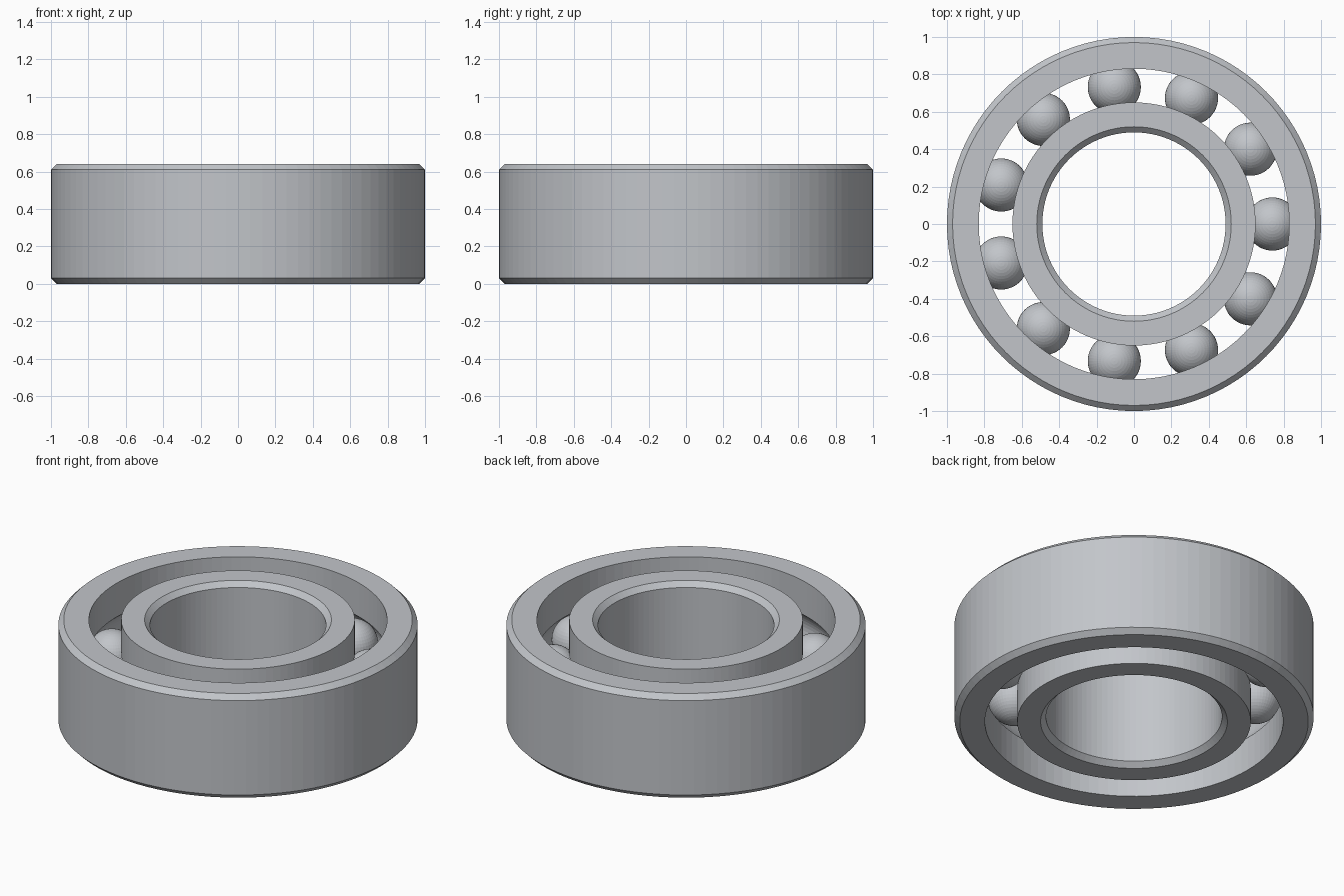
import bpy
import bmesh
from math import cos, sin, tau, pi, asin
from mathutils import Matrix

cube = bpy.data.objects.get("Cube")
if cube:
    bpy.data.objects.remove(cube, do_unlink=True)

HEIGHT = 0.64
MID = HEIGHT / 2
CHAMFER = 0.03
PITCH = 0.74        # radius of the ball circle
BALL = 0.142
GROOVE = 0.144
BALLS = 11
SEGMENTS = 96

steel = bpy.data.materials.new("brushed steel")
steel.use_nodes = True
colour = (0.54, 0.56, 0.59, 1)
steel.diffuse_color = colour
steel.node_tree.nodes["Principled BSDF"].inputs["Base Color"].default_value = colour


def finish(bm, name):
    bmesh.ops.recalc_face_normals(bm, faces=bm.faces)
    mesh = bpy.data.meshes.new(name)
    bm.to_mesh(mesh)
    bm.free()
    mesh.materials.append(steel)
    obj = bpy.data.objects.new(name, mesh)
    bpy.context.collection.objects.link(obj)
    return obj


def ring(name, plain, race):
    """Ring with a chamfered wall at radius plain and a grooved wall at race."""
    inward = 1 if race > plain else -1
    profile = [(race, 0), (plain + inward * CHAMFER, 0), (plain, CHAMFER),
               (plain, HEIGHT - CHAMFER), (plain + inward * CHAMFER, HEIGHT),
               (race, HEIGHT)]
    # Round ball groove, from its upper edge to its lower edge
    side = 1 if race > PITCH else -1
    half = pi / 2 - asin(abs(race - PITCH) / GROOVE)
    steps = 12
    for i in range(steps + 1):
        a = half - 2 * half * i / steps
        profile.append((PITCH + side * GROOVE * cos(a), MID + GROOVE * sin(a)))

    bm = bmesh.new()
    loops = []
    for s in range(SEGMENTS):
        a = tau * s / SEGMENTS
        loops.append([bm.verts.new((r * cos(a), r * sin(a), z)) for r, z in profile])
    n = len(profile)
    for s in range(SEGMENTS):
        here, there = loops[s], loops[(s + 1) % SEGMENTS]
        for i in range(n):
            j = (i + 1) % n
            bm.faces.new((here[i], there[i], there[j], here[j]))
    return finish(bm, name)


# Outer and inner races
ring("outer_ring", 1.0, 0.83)
ring("inner_ring", 0.49, 0.65)

# Balls evenly spaced around the raceway
for k in range(BALLS):
    a = tau * k / BALLS
    bm = bmesh.new()
    bmesh.ops.create_uvsphere(
        bm, u_segments=48, v_segments=24, radius=BALL,
        matrix=Matrix.Translation((PITCH * cos(a), PITCH * sin(a), MID)))
    finish(bm, f"ball_{k + 1}")
